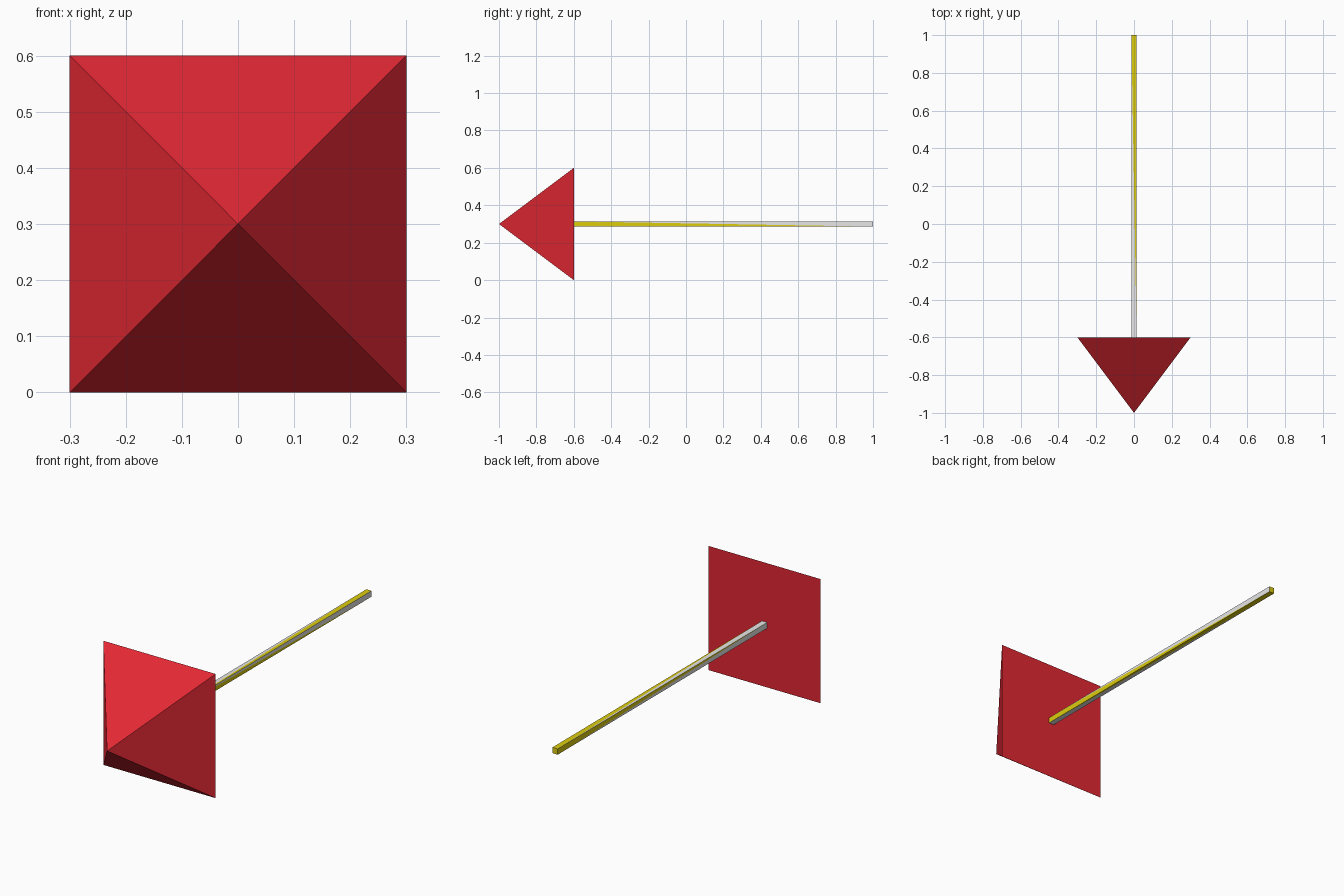
import bpy, bmesh

if "Cube" in bpy.data.objects:
    bpy.data.objects.remove(bpy.data.objects["Cube"])

def material(name, rgb):
    m = bpy.data.materials.new(name)
    m.diffuse_color = (*rgb, 1)
    m.use_nodes = True
    m.node_tree.nodes["Principled BSDF"].inputs["Base Color"].default_value = m.diffuse_color
    return m

red = material("red", (0.77, 0.021, 0.034))
yellow = material("yellow", (0.72, 0.61, 0.004))
white = material("white", (0.82, 0.82, 0.82))

def build(name, verts, faces, mats):
    """faces: list of (vertex indices, material index)"""
    bm = bmesh.new()
    vs = [bm.verts.new(v) for v in verts]
    for idx, mat in faces:
        bm.faces.new([vs[i] for i in idx]).material_index = mat
    bmesh.ops.recalc_face_normals(bm, faces=bm.faces)
    me = bpy.data.meshes.new(name)
    bm.to_mesh(me)
    bm.free()
    for m in mats:
        me.materials.append(m)
    ob = bpy.data.objects.new(name, me)
    bpy.context.collection.objects.link(ob)
    return ob

# Pyramid head pointing forward
base = [(-0.3, -0.6, 0), (0.3, -0.6, 0), (0.3, -0.6, 0.6), (-0.3, -0.6, 0.6)]
build("arrow_head", base + [(0, -1, 0.3)],
      [((0, 1, 2, 3), 0)] + [((i, (i + 1) % 4, 4), 0) for i in range(4)], [red])

# Square shaft; every long side is split diagonally into a yellow and a white triangle
R, Z = 0.014, 0.3
ring = [(-R, Z - R), (R, Z - R), (R, Z + R), (-R, Z + R)]
verts = [(x, y, z) for y in (-0.6, 1.0) for x, z in ring]
faces = [((0, 1, 2, 3), 0), ((4, 5, 6, 7), 0)]
# (corner kept on the white side at the opposite end, white starts at the head?)
sides = [(0, 1, True), (2, 1, False), (3, 2, True), (0, 3, True)]
for a, b, white_at_head in sides:
    near, far = (0, 4) if white_at_head else (4, 0)
    faces.append(((a + near, b + near, a + far), 1))
    faces.append(((b + near, b + far, a + far), 0))
build("shaft", verts, faces, [yellow, white])
